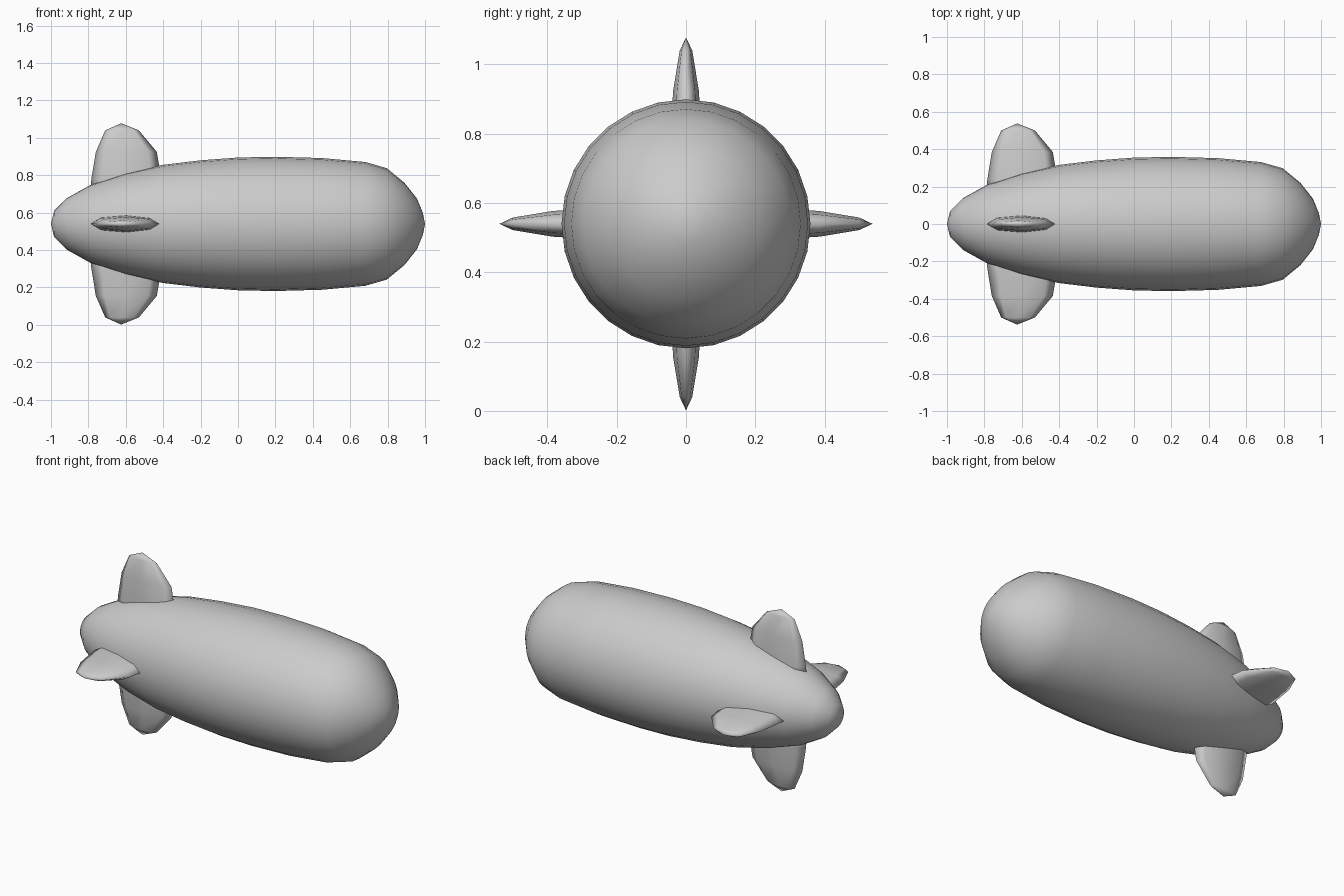
import bpy, bmesh
from math import cos, sin, pi
from mathutils import Matrix

if "Cube" in bpy.data.objects:
    bpy.data.objects.remove(bpy.data.objects["Cube"])

AXIS_Z = 0.54


def loft(name, rings, tip, start=None):
    """Bridge rings of points, closing the end with a tip and the start with a tip or cap."""
    bm = bmesh.new()
    rows = [[bm.verts.new(p) for p in ring] for ring in rings]
    n = len(rows[0])
    for a, b in zip(rows, rows[1:]):
        for i in range(n):
            j = (i + 1) % n
            bm.faces.new((a[i], a[j], b[j], b[i]))
    end = bm.verts.new(tip)
    for i in range(n):
        bm.faces.new((rows[-1][i], rows[-1][(i + 1) % n], end))
    if start:
        first = bm.verts.new(start)
        for i in range(n):
            bm.faces.new((rows[0][(i + 1) % n], rows[0][i], first))
    else:
        bm.faces.new(rows[0][::-1])
    bmesh.ops.recalc_face_normals(bm, faces=bm.faces)
    me = bpy.data.meshes.new(name)
    bm.to_mesh(me)
    bm.free()
    ob = bpy.data.objects.new(name, me)
    bpy.context.collection.objects.link(ob)
    me.shade_smooth()
    return ob


# Hull: (x, radius) profile turned around the long axis
profile = [(-0.983, 0.07), (-0.915, 0.138), (-0.786, 0.21), (-0.6, 0.272),
           (-0.4, 0.316), (-0.2, 0.34), (0, 0.355), (0.2, 0.359),
           (0.45, 0.352), (0.68, 0.331), (0.795, 0.298), (0.89, 0.22),
           (0.957, 0.135), (0.988, 0.06)]
SIDES = 28
hull = loft("hull",
            [[(x, r * cos(2 * pi * i / SIDES), r * sin(2 * pi * i / SIDES))
              for i in range(SIDES)] for x, r in profile],
            (1, 0, 0), (-1, 0, 0))
hull.location.z = AXIS_Z

# Tail fins: (height, centre x, half chord, half thickness) of the lens sections
sections = [(0.14, -0.597, 0.195, 0.05), (0.24, -0.597, 0.187, 0.046),
            (0.385, -0.597, 0.163, 0.037), (0.5, -0.62, 0.09, 0.018)]
for k, name in enumerate(["fin_top", "fin_front", "fin_bottom", "fin_back"]):
    fin = loft(name,
               [[(cx + c * cos(pi * i / 4), t * sin(pi * i / 4), h)
                 for i in range(8)] for h, cx, c, t in sections],
               (-0.625, 0, 0.538))
    fin.data.transform(Matrix.Rotation(k * pi / 2, 4, 'X'))
    fin.location.z = AXIS_Z
